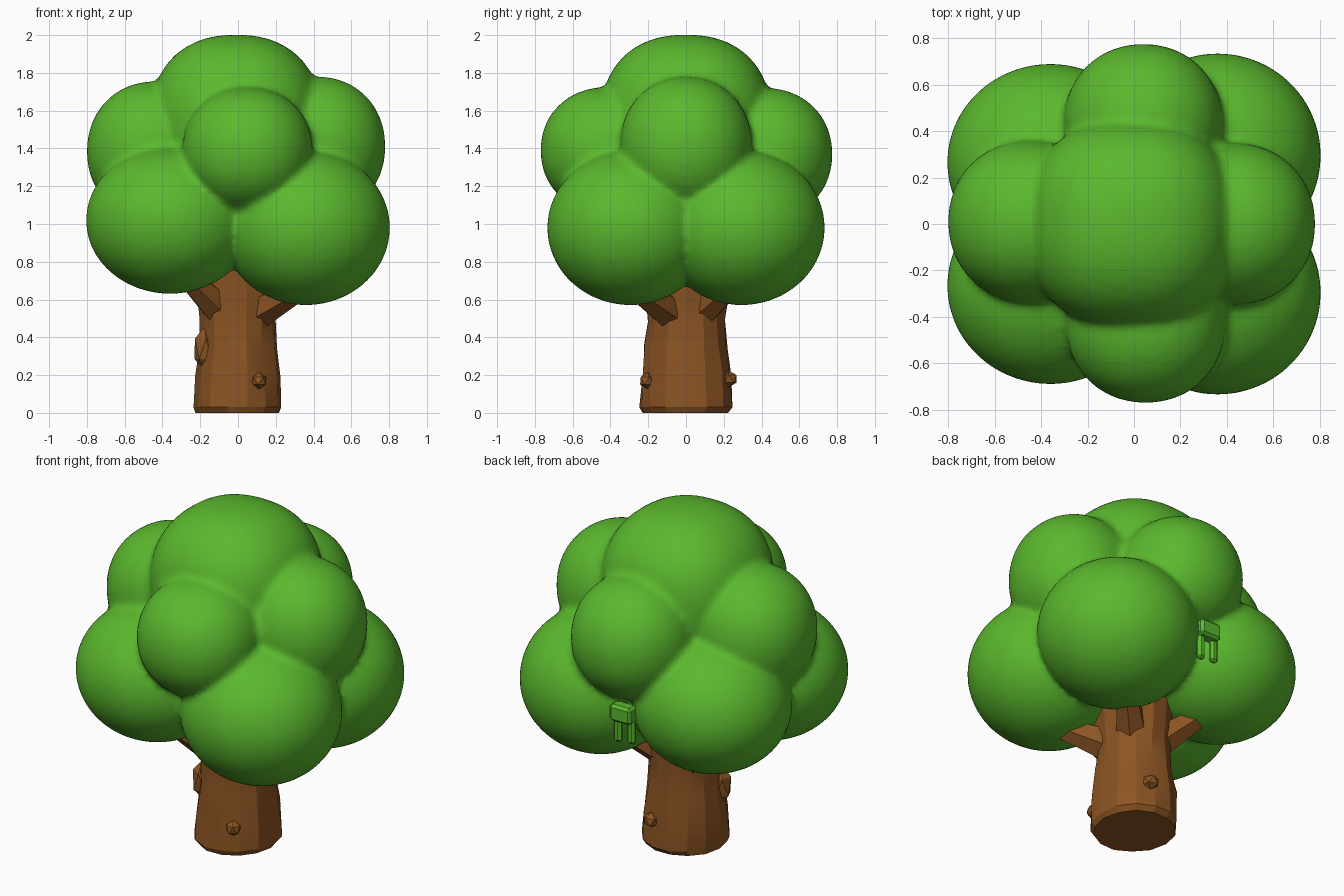
import bpy, bmesh, math, random
from mathutils import Vector, Matrix

if "Cube" in bpy.data.objects:
    bpy.data.objects.remove(bpy.data.objects["Cube"])

random.seed(4)


def material(name, rgb):
    m = bpy.data.materials.new(name)
    m.diffuse_color = (*rgb, 1)
    m.use_nodes = True
    m.node_tree.nodes["Principled BSDF"].inputs["Base Color"].default_value = m.diffuse_color
    return m


GREEN = material("leaf green", (0.103, 0.48, 0.027))
BROWN = material("bark brown", (0.26, 0.089, 0.017))


def make_object(name, bm, mat, angle=None):
    bmesh.ops.recalc_face_normals(bm, faces=bm.faces)
    me = bpy.data.meshes.new(name)
    bm.to_mesh(me)
    bm.free()
    me.materials.append(mat)
    ob = bpy.data.objects.new(name, me)
    bpy.context.collection.objects.link(ob)
    if angle:
        bpy.ops.object.select_all(action='DESELECT')
        ob.select_set(True)
        bpy.context.view_layer.objects.active = ob
        bpy.ops.object.shade_smooth_by_angle(angle=math.radians(angle))
    return ob


# Foliage: slightly boxy round clumps (centre, radii, boxiness) fused into one soft skin
clumps = [
    ((-0.01, 0.0, 1.54), (0.455, 0.455, 0.462), 2.3),      # crown
    ((-0.44, 0.01, 1.385), (0.36, 0.35, 0.37), 2.1),       # middle ring
    ((0.42, 0.00, 1.41), (0.36, 0.35, 0.37), 2.1),
    ((0.05, -0.42, 1.39), (0.345, 0.35, 0.335), 2.1),
    ((0.04, 0.42, 1.37), (0.345, 0.355, 0.35), 2.1),
    ((-0.36, -0.265, 1.02), (0.445, 0.425, 0.39), 2.0),    # lower ring
    ((0.36, -0.295, 0.98), (0.445, 0.44, 0.41), 2.0),
    ((-0.36, 0.265, 1.02), (0.445, 0.425, 0.39), 2.0),
    ((0.36, 0.295, 0.98), (0.445, 0.44, 0.41), 2.0),
    ((0.0, 0.0, 1.17), (0.46, 0.46, 0.42), 2.0),           # core
]
bm = bmesh.new()
for c, r, p in clumps:
    new = bmesh.ops.create_icosphere(bm, subdivisions=4, radius=1)["verts"]
    for v in new:
        k = sum(abs(t) ** p for t in v.co) ** (-1 / p)
        v.co = Vector(c) + Vector(v.co[i] * k * r[i] for i in range(3))
foliage = make_object("foliage", bm, GREEN)
rm = foliage.modifiers.new("fuse", 'REMESH')
rm.mode = 'VOXEL'
rm.voxel_size = 0.022
rm.use_smooth_shade = True
sm = foliage.modifiers.new("soften", 'SMOOTH')
sm.factor = 0.5
sm.iterations = 3

# Small leaf tuft hanging in the gap at the back
bm = bmesh.new()
for c, s in [((-0.01, 0.61, 0.99), (0.14, 0.08, 0.10)),
             ((-0.06, 0.60, 0.89), (0.05, 0.04, 0.15)),
             ((0.03, 0.60, 0.89), (0.05, 0.04, 0.17))]:
    bmesh.ops.create_cube(bm, size=1, matrix=Matrix.Translation(c) @ Matrix.Diagonal((*s, 1)))
bmesh.ops.bevel(bm, geom=bm.edges[:], offset=0.015, segments=1, affect='EDGES')
make_object("leaf_tuft", bm, GREEN)

# Trunk: lathed low-poly profile with uneven bark, a little deeper than wide
profile = [(0.220, 0.0), (0.232, 0.03), (0.224, 0.2), (0.207, 0.35),
           (0.198, 0.5), (0.208, 0.6), (0.215, 0.78)]
N = 14
bm = bmesh.new()
rings = []
for r, z in profile:
    ring = []
    for i in range(N):
        a = 2 * math.pi * i / N
        k = r * random.uniform(0.97, 1.04)
        dz = random.uniform(-0.02, 0.02) if 0.1 < z < 0.7 else 0
        ring.append(bm.verts.new((k * math.cos(a), 1.06 * k * math.sin(a), z + dz)))
    rings.append(ring)
for lo, hi in zip(rings, rings[1:]):
    for i in range(N):
        j = (i + 1) % N
        bm.faces.new((lo[i], lo[j], hi[j], hi[i]))
bm.faces.new(rings[0])
bm.faces.new(rings[-1])
make_object("trunk", bm, BROWN, 20)


# Branch stubs: six-sided tapered limbs rising into the lower clumps
def branch(name, start, end, r1, r2):
    a, b = Vector(start), Vector(end)
    bm = bmesh.new()
    rot = (b - a).to_track_quat('Z', 'Y').to_matrix().to_4x4()
    bmesh.ops.create_cone(bm, cap_ends=True, segments=6, radius1=r1, radius2=r2,
                          depth=(b - a).length,
                          matrix=Matrix.Translation((a + b) / 2) @ rot)
    make_object(name, bm, BROWN, 25)


for name, x, y, z in [("branch_front_right", 0.31, -0.25, 0.645),
                      ("branch_front_left", -0.24, -0.22, 0.69),
                      ("branch_back_left", -0.24, 0.23, 0.69),
                      ("branch_back_right", 0.23, 0.22, 0.66)]:
    branch(name, (x * 0.3, y * 0.3, 0.53), (x, y, z), 0.10, 0.065)


# Bark knots: squashed low-poly lumps on the trunk
def knot(name, c, s):
    bm = bmesh.new()
    ang = math.atan2(c[1], c[0])
    bmesh.ops.create_icosphere(bm, subdivisions=1, radius=1,
                               matrix=Matrix.Translation(c) @ Matrix.Rotation(ang, 4, 'Z')
                               @ Matrix.Diagonal((*s, 1)))
    make_object(name, bm, BROWN)


knot("knot_left", (-0.175, -0.08, 0.34), (0.065, 0.06, 0.12))
knot("knot_front", (0.11, -0.20, 0.17), (0.05, 0.045, 0.045))
knot("knot_back", (0.07, 0.225, 0.18), (0.05, 0.05, 0.045))
